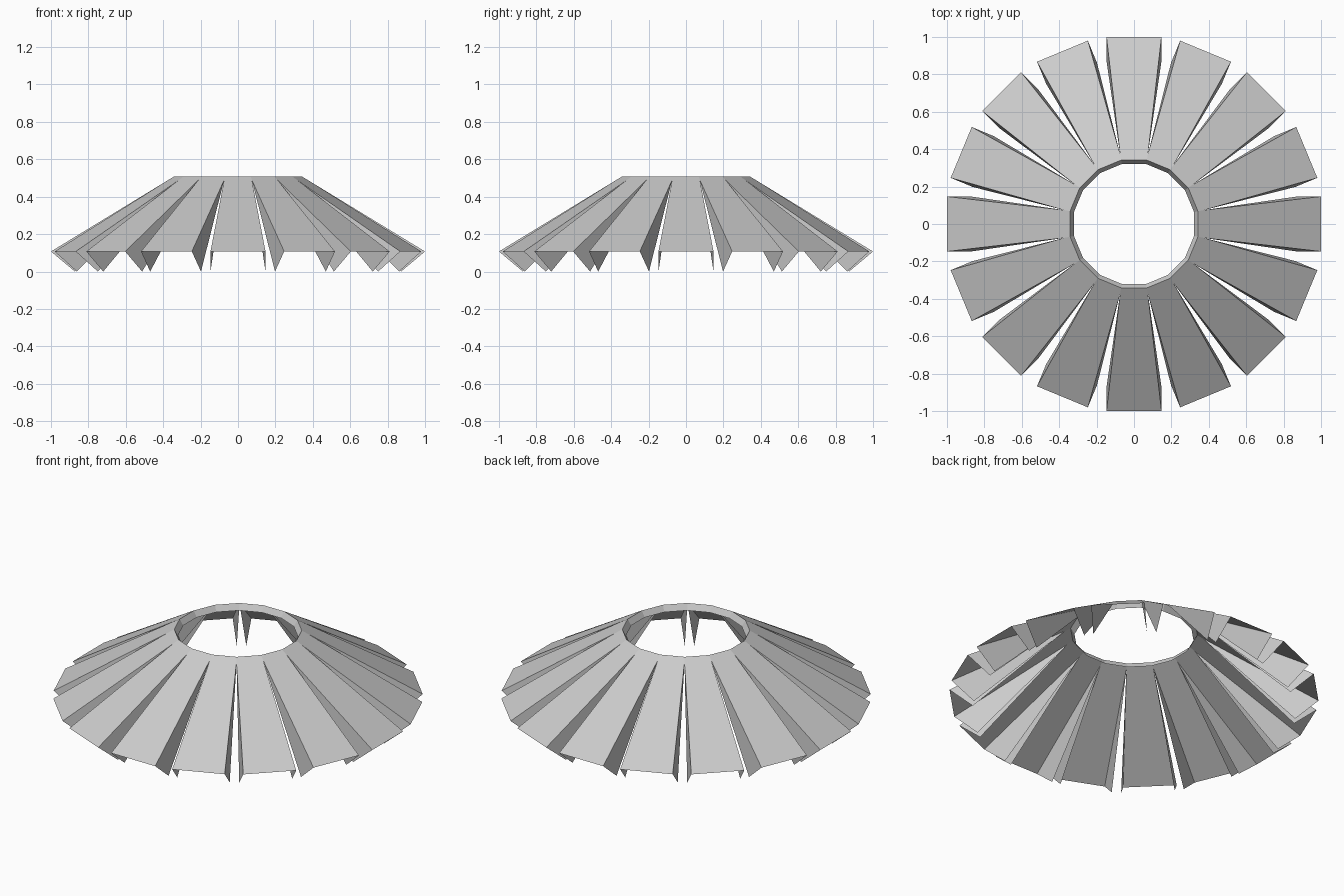
import bpy
import math

if "Cube" in bpy.data.objects:
    bpy.data.objects.remove(bpy.data.objects["Cube"])

SIDES = 16
T = math.tan(math.pi / SIDES)        # half width of a wedge per unit of radius

RIM_R, RIM_Z = 0.342, 0.508          # upper opening
OUT_R, OUT_Z, OUT_W = 1.0, 0.107, 0.147   # outer end of each panel
SLIT_R = 0.372                       # where the slits between panels begin
SLIT_Z = RIM_Z + (OUT_Z - RIM_Z) * (SLIT_R - RIM_R) / (OUT_R - RIM_R)


def mesh_from(name, verts, faces):
    mesh = bpy.data.meshes.new(name)
    mesh.from_pydata(verts, [], faces)
    mesh.update()
    return mesh


def ring_of(name, mesh):
    """Place linked copies of a wedge around the vertical axis."""
    for i in range(SIDES):
        obj = bpy.data.objects.new(f"{name}_{i + 1:02d}", mesh)
        obj.rotation_euler.z = 2 * math.pi * i / SIDES
        bpy.context.collection.objects.link(obj)


# Sloping panel with a folded-down triangular flap on each side
half = [
    (RIM_R, RIM_R * T, RIM_Z),
    (SLIT_R, SLIT_R * T, SLIT_Z),
    (OUT_R, OUT_W, OUT_Z),
    (0.872, 0.147, 0.0),
]
mirrored = [(x, -y, z) for x, y, z in half]
panel = mesh_from("panel", half + mirrored, [
    (4, 5, 6, 2, 1, 0),
    (1, 2, 3),
    (5, 7, 6),
])
ring_of("panel", panel)

# Narrow inner lip turned down around the opening
LIP_R, LIP_Z = 0.321, RIM_Z - 0.035
lip = mesh_from("inner_lip", [
    (RIM_R, -RIM_R * T, RIM_Z), (RIM_R, RIM_R * T, RIM_Z),
    (LIP_R, LIP_R * T, LIP_Z), (LIP_R, -LIP_R * T, LIP_Z),
], [(0, 1, 2, 3)])
ring_of("inner_lip", lip)
